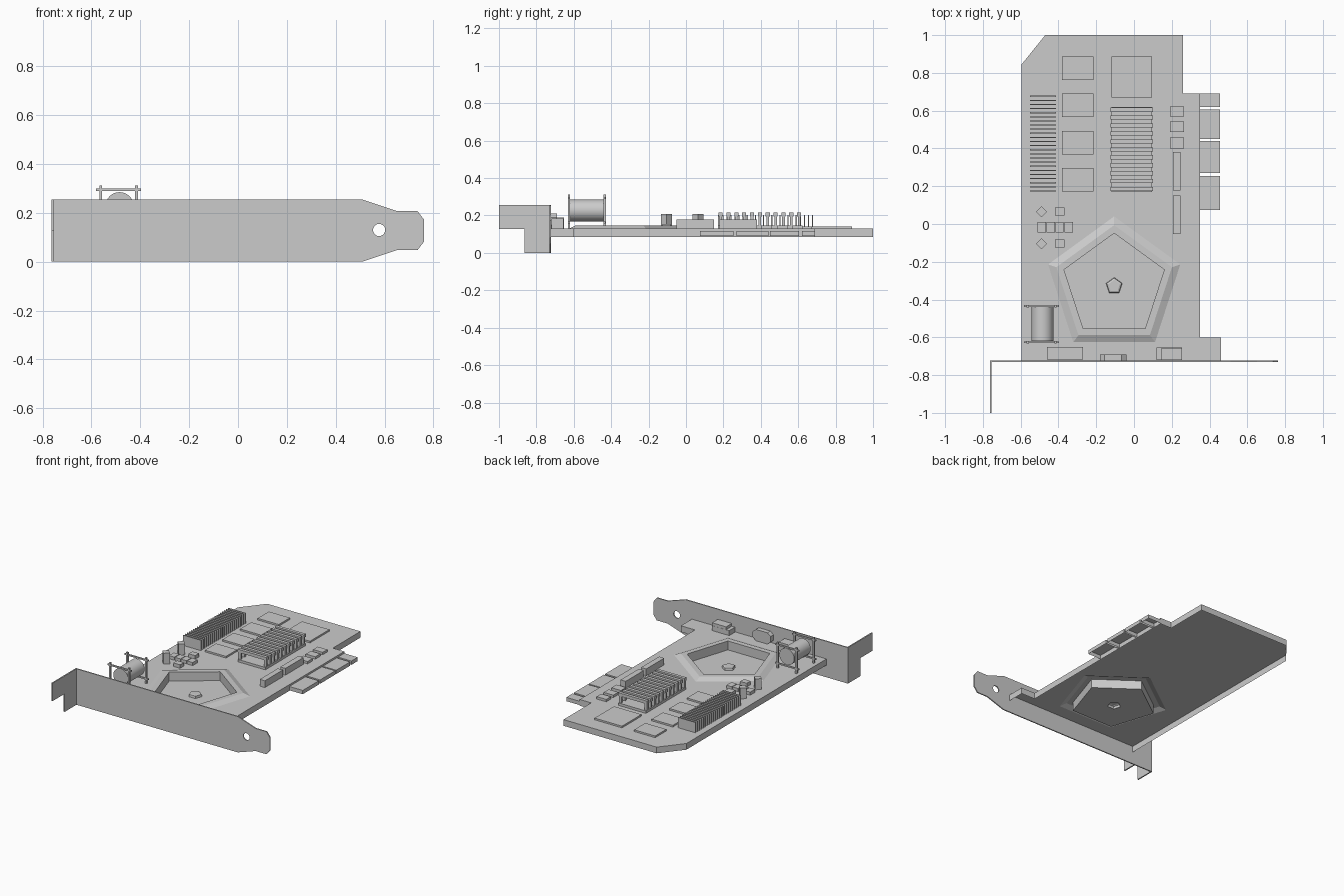
import bpy, bmesh, math
from mathutils import Vector, Matrix

if "Cube" in bpy.data.objects:
    bpy.data.objects.remove(bpy.data.objects["Cube"])

TOP, BOT = 0.13, 0.086


def finish(bm, name):
    bmesh.ops.recalc_face_normals(bm, faces=bm.faces)
    me = bpy.data.meshes.new(name)
    bm.to_mesh(me)
    bm.free()
    ob = bpy.data.objects.new(name, me)
    bpy.context.collection.objects.link(ob)
    return ob


def add_box(bm, x, y, z, rot=0, open_bottom=False):
    """Box from (min, max) pairs, optionally turned about z."""
    c = Vector([(a + b) / 2 for a, b in (x, y, z)])
    s = [abs(b - a) for a, b in (x, y, z)]
    m = Matrix.Translation(c) @ Matrix.Rotation(rot, 4, 'Z') @ Matrix.Diagonal((*s, 1))
    vs = bmesh.ops.create_cube(bm, size=1, matrix=m)['verts']
    if open_bottom:
        low = [f for f in {f for v in vs for f in v.link_faces}
               if all(v.co.z < c.z for v in f.verts)]
        bmesh.ops.delete(bm, geom=low, context='FACES_ONLY')


def boxes(name, items, **kw):
    bm = bmesh.new()
    for it in items:
        add_box(bm, *it, **kw)
    return finish(bm, name)


def ring(bm, pts):
    """Closed loop of verts and edges."""
    vs = [bm.verts.new(p) for p in pts]
    return vs, [bm.edges.new((vs[i], vs[i - 1])) for i in range(len(vs))]


def skin(bm, a, b):
    for i in range(len(a)):
        bm.faces.new((a[i - 1], a[i], b[i], b[i - 1]))


def plate(name, loops, axis_map, thickness):
    """Flat plate with holes, loops mapped to 3D, extruded along a vector."""
    bm = bmesh.new()
    edges = []
    for lp in loops:
        edges += ring(bm, [axis_map(*p) for p in lp])[1]
    bmesh.ops.triangle_fill(bm, use_beauty=True, use_dissolve=False, edges=edges)
    ext = bmesh.ops.extrude_face_region(bm, geom=bm.faces[:], use_keep_orig=True)
    bmesh.ops.translate(bm, vec=thickness,
                        verts=[g for g in ext['geom'] if isinstance(g, bmesh.types.BMVert)])
    bmesh.ops.dissolve_limit(bm, angle_limit=0.01, verts=bm.verts, edges=bm.edges)
    return finish(bm, name)


def pentagon(r, z):
    return [(-0.105 + r * math.sin(k * math.tau / 5),
             -0.328 + r * math.cos(k * math.tau / 5), z) for k in range(5)]


# Circuit board: open-bottom shell with a sunken pentagon
outline = [(-.595, .845), (-.47, 1), (.26, 1), (.26, .69), (.35, .69), (.35, -.6),
           (.46, -.6), (.46, -.725), (-.595, -.725)]
bm = bmesh.new()
edge_top, e1 = ring(bm, [(x, y, TOP) for x, y in outline])
pent, e2 = ring(bm, pentagon(.368, TOP))
bmesh.ops.triangle_fill(bm, use_beauty=True, use_dissolve=False, edges=e1 + e2)
edge_bot = [bm.verts.new((x, y, BOT)) for x, y in outline]
skin(bm, edge_top, edge_bot)
# raised rim, recess wall, floor and hub
for r, z in ((.322, .147), (.279, .147), (.279, .084), (.045, .084), (.042, .1), (.032, .104)):
    nxt = [bm.verts.new(p) for p in pentagon(r, z)]
    skin(bm, pent, nxt)
    pent = nxt
bm.faces.new(pent)
finish(bm, "circuit_board")

# Edge connector fingers
boxes("edge_connector", [((.35, .455), y, (.09, .117)) for y in
      ((.62, .69), (.45, .605), (.27, .44), (.075, .255))], open_bottom=True)

# Mounting bracket with screw hole
half = [(.51, .127), (.65, .08), (.735, .08), (.762, .045)]
profile = [(-.763, 0)] + [(x, .1275 - h) for x, h in half] + \
          [(x, .1275 + h) for x, h in reversed(half)] + [(-.763, .255)]
hole = [(.578 + .025 * math.cos(a * math.tau / 20), .13 + .025 * math.sin(a * math.tau / 20))
        for a in range(20)]
plate("bracket_plate", [profile, hole], lambda x, z: (x, -.731, z), (0, .008, 0))

# L-shaped bent flap
flap = [(-.731, 0), (-.731, .255), (-1, .255), (-1, .128), (-.863, .128), (-.863, 0)]
plate("bracket_flap", [flap], lambda y, z: (-.763, y, z), (.009, 0, 0))

# Flat chips
boxes("memory_chips", [((-.38, -.215), (y, y + .125), (TOP, .142))
                       for y in (.763, .566, .368, .172)], open_bottom=True)
boxes("main_chip", [((-.12, .095), (.67, .888), (TOP, .142))], open_bottom=True)

# Thin heat sink fins
boxes("fin_stack", [((-.55, -.412), (y - .003, y + .003), (TOP, .203))
                    for y in [.175 + i * .0218 for i in range(24)]])

# Row of staple-shaped bars on a base
bars = [((-.12, .095), (.17, .62), (TOP, .147))]
for i in range(11):
    y = .185 + i * .042
    bars.append(((-.125, .1), (y - .011, y + .011), (.195, .217)))
    for x in (-.113, .088):
        bars.append(((x - .01, x + .01), (y - .007, y + .007), (.147, .195)))
boxes("bar_cooler", bars)

# Long sockets and small parts near the connector
boxes("long_sockets", [((.207, .247), y, (TOP, .178)) for y in ((.178, .38), (-.052, .15))],
      open_bottom=True)
boxes("small_chips", [((.19, .265), y, (TOP, .147)) for y in
      ((.57, .622), (.487, .543), (.4, .457))], open_bottom=True)

# Small blocks and turned posts
boxes("square_posts", [((-.511, -.469), (y - .021, y + .021), (TOP, .207))
                       for y in (.065, -.105)], rot=math.pi / 4, open_bottom=True)
boxes("small_blocks", [((-.419, -.367), y, (TOP, .155)) for y in ((.045, .088), (-.125, -.082))]
      + [((x, x + .043), (-.045, .01), (TOP, .152)) for x in (-.51, -.462, -.415, -.367)],
      open_bottom=True)

# Coil with crossed-bar end frames
bm = bmesh.new()
bmesh.ops.create_cone(bm, cap_ends=True, segments=32, radius1=.058, radius2=.058, depth=.185,
                      matrix=Matrix.Translation((-.485, -.528, .227)) @ Matrix.Rotation(math.pi / 2, 4, 'X'))
coil = finish(bm, "coil")
bpy.context.view_layer.objects.active = coil
coil.select_set(True)
bpy.ops.object.shade_smooth_by_angle(angle=math.radians(30))
frame = []
for y in (-.626, -.435):
    frame += [((x - .006, x + .006), (y - .006, y + .006), (TOP, .312)) for x in (-.562, -.415)]
    frame += [((-.582, -.398), (y - .005, y + .005), (z - .005, z + .005)) for z in (.294, .162)]
boxes("coil_frame", frame)

# Ports behind the bracket
boxes("port_block", [((-.46, -.27), (-.718, -.652), (TOP, .19))], open_bottom=True)
boxes("port_step", [((.12, .255), (-.72, -.655), (TOP, .165)),
                    ((.145, .255), (-.719, -.656), (.165, .185))])
shield = [(-.18, .15), (-.155, TOP), (-.065, TOP), (-.04, .15), (-.04, .19), (-.065, .21),
          (-.155, .21), (-.18, .19)]
plate("shielded_port", [shield], lambda x, z: (x, -.724, z), (0, .034, 0))
